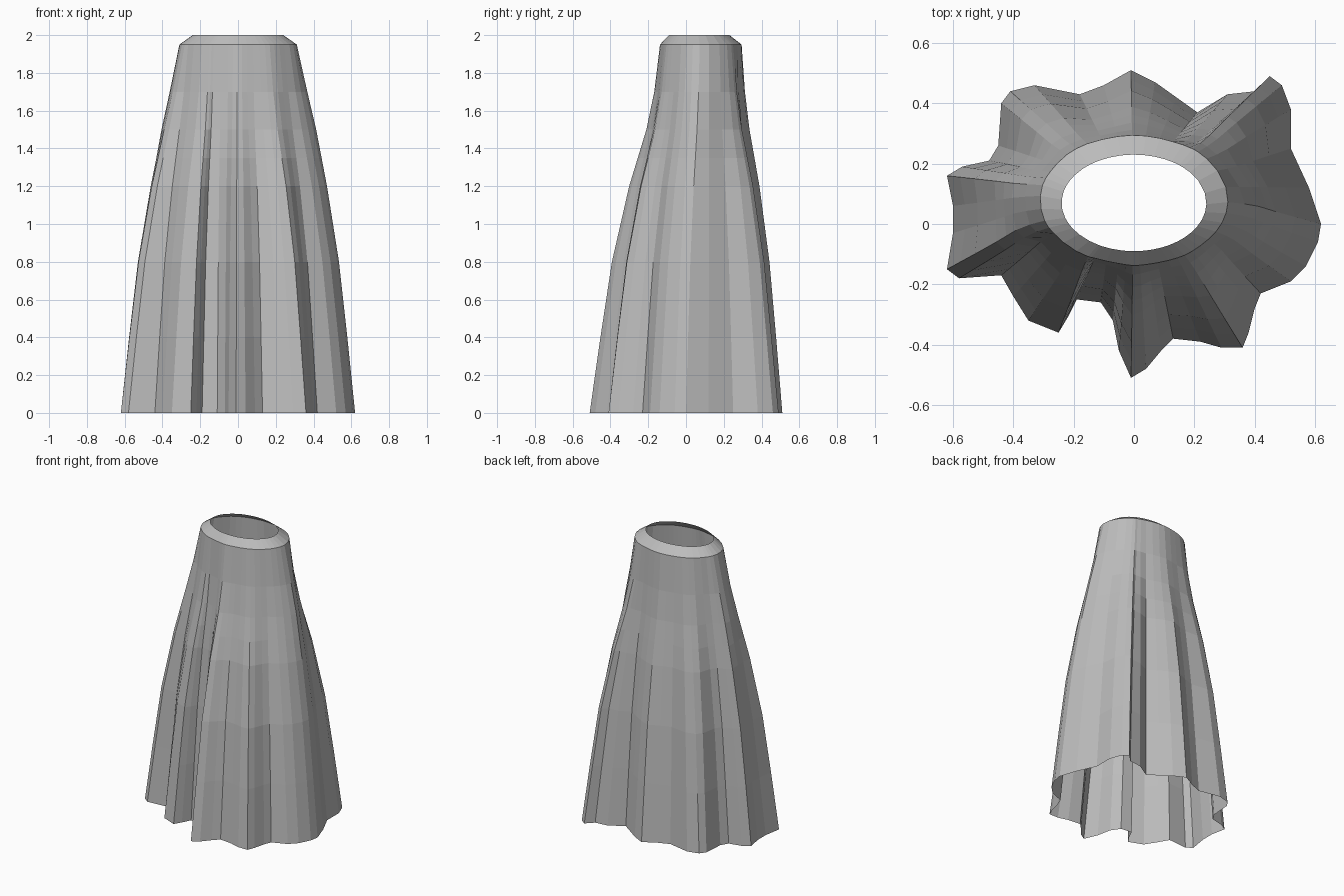
import bpy
import bmesh
import math
from mathutils import Vector

default_cube = bpy.data.objects.get("Cube")
if default_cube:
    bpy.data.objects.remove(default_cube, do_unlink=True)

# Cloth colour
cloth = bpy.data.materials.new("grey_cloth")
cloth.use_nodes = True
cloth_colour = (0.5, 0.5, 0.5, 1.0)
cloth.diffuse_color = cloth_colour
shader = next(n for n in cloth.node_tree.nodes if n.type == "BSDF_PRINCIPLED")
shader.inputs["Base Color"].default_value = cloth_colour
shader.inputs["Roughness"].default_value = 0.8

# Wavy hem outline in hundredths, counterclockwise from the left side
HEM = [
    (62, 0), (58, 12), (52, 25), (52, 38), (49, 46), (45, 49), (40, 44),
    (31, 43), (21, 37), (14, 42), (7, 47), (-1, 51), (-10, 46), (-18, 43),
    (-33, 46), (-41, 44), (-44, 40), (-45, 26), (-48, 21), (-57, 19),
    (-62, 16), (-60, 6), (-60, -3), (-62, -15), (-58, -18), (-44, -17),
    (-40, -24), (-35, -32), (-25, -36), (-22, -31), (-19, -25), (-11, -26),
    (-7, -32), (-5, -42), (-1, -51), (4, -48), (9, -42), (13, -38),
    (22, -39), (29, -41), (36, -41), (38, -36), (40, -28), (42, -23),
    (52, -19), (57, -14), (61, -6),
]

# Rows of cloth: height, gather at the sides, gather at front and back
ROWS = [
    (0.0, 0.0, 0.0), (0.4, 0.13, 0.15), (0.8, 0.27, 0.31),
    (1.2, 0.47, 0.55), (1.35, 0.56, 0.67), (1.5, 0.65, 0.79),
    (1.7, 0.8, 0.9), (1.95, 0.98, 0.98),
]
WAIST_CENTRE = Vector((0.0, 0.08))
RIM_CENTRE = Vector((0.0, 0.07))


def smooth_loop(values):
    """Even out a closed loop of angles so gathered pleats do not cross."""
    before = [values[-1] - math.tau] + values[:-1]
    after = values[1:] + [values[0] + math.tau]
    return [(a + 2 * v + b) / 4 for a, v, b in zip(before, values, after)]


def oval(angle, rx, ry):
    return Vector((rx * math.cos(angle), ry * math.sin(angle)))


def bridge(bm, lower, upper):
    """Join two closed rows of vertices with outward quads."""
    count = len(lower)
    for i in range(count):
        j = (i + 1) % count
        bm.faces.new((lower[i], lower[j], upper[j], upper[i]))


# Direction in which each pleat meets the waist
hem_points = [Vector(p) / 100 for p in HEM]
angles = []
for hem in hem_points:
    angle = math.atan2((hem.y - 0.03) / 0.47, hem.x / 0.6)
    if angles and angle < angles[-1] - math.pi:
        angle += math.tau
    angles.append(angle)
angles = smooth_loop(angles)

# Pleated skirt with a bevelled, open waistband
bm = bmesh.new()
rows = []
for z, gather_side, gather_front in ROWS:
    row = []
    for hem, angle in zip(hem_points, angles):
        waist = WAIST_CENTRE + oval(angle, 0.305, 0.21)
        gather_x = gather_side + (gather_front - gather_side) * abs(math.sin(angle))
        x = hem.x + (waist.x - hem.x) * gather_x
        y = hem.y + (waist.y - hem.y) * gather_front
        row.append(bm.verts.new((x, y, z)))
    rows.append(row)

rim = []
for angle in angles:
    p = RIM_CENTRE + oval(angle, 0.24, 0.16)
    rim.append(bm.verts.new((p.x, p.y, 2.0)))
rows.append(rim)

for lower, upper in zip(rows, rows[1:]):
    bridge(bm, lower, upper)

mesh = bpy.data.meshes.new("pleated_skirt")
bm.to_mesh(mesh)
bm.free()
mesh.materials.append(cloth)
skirt = bpy.data.objects.new("pleated_skirt", mesh)
bpy.context.collection.objects.link(skirt)
